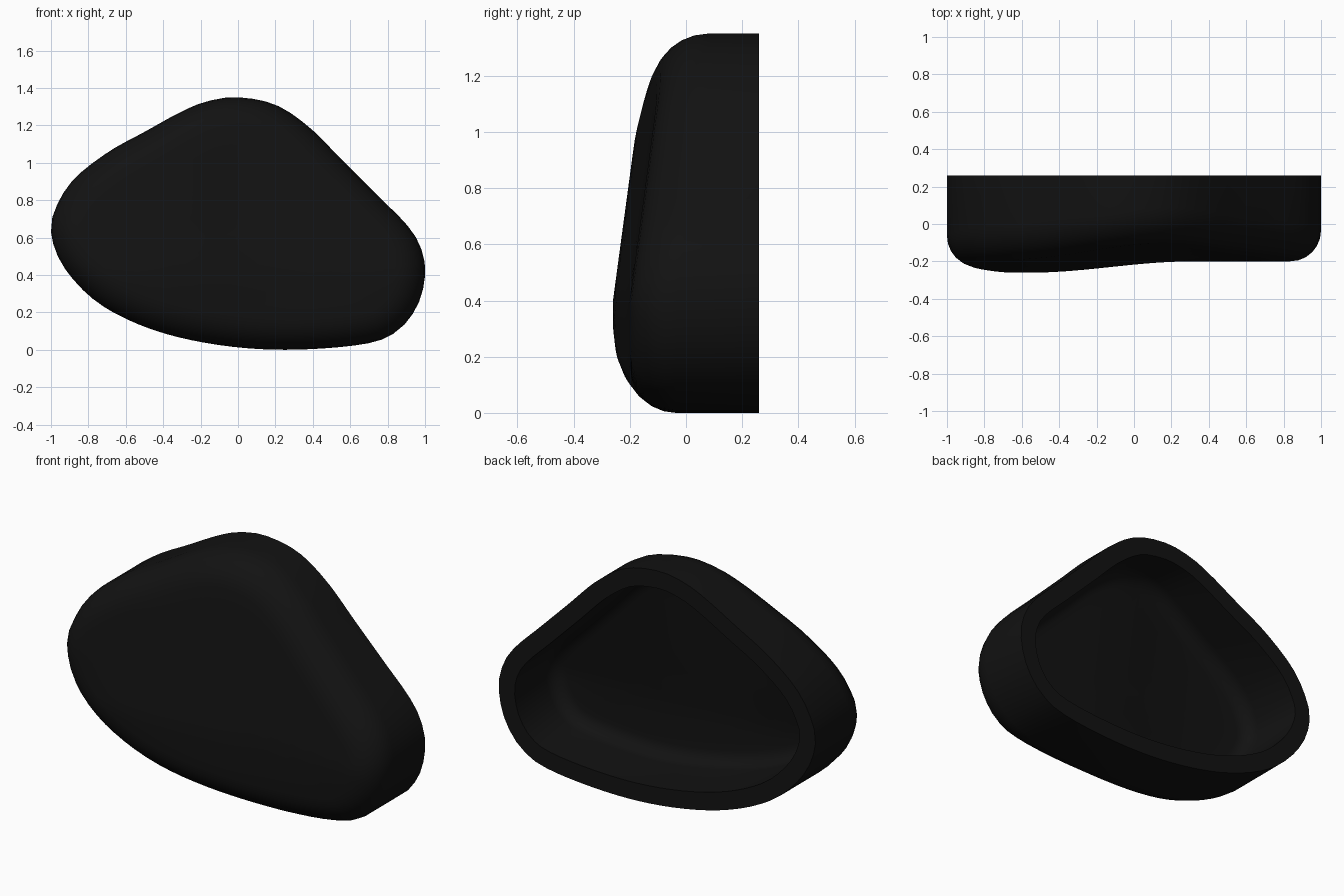
import bpy, bmesh
from math import sin, cos, pi
from mathutils import Vector

if "Cube" in bpy.data.objects:
    bpy.data.objects.remove(bpy.data.objects["Cube"])

HEIGHT, BACK, WALL, R_OUT, R_IN, N = 1.35, 0.26, 0.10, 0.165, 0.08, 72

# Outline control points (x, z), clockwise seen from the front
CTRL = [(-1, .63), (-.965, .78), (-.87, .92), (-.69, 1.06), (-.5, 1.165), (-.3, 1.275),
        (-.16, 1.33), (0, 1.35), (.2, 1.31), (.38, 1.19), (.56, 1.01), (.74, .83), (.9, .67),
        (.975, .55), (1, .41), (.96, .24), (.85, .1), (.67, .03), (.27, .0), (-.1, .025),
        (-.45, .105), (-.74, .245), (-.93, .44)]


def outline(ctrl, count):
    """Closed smooth curve through the points, resampled evenly."""
    p = [Vector(c) for c in ctrl]
    n, dense = len(p), []
    for i in range(n):
        a, b, c, d = p[i - 1], p[i], p[(i + 1) % n], p[(i + 2) % n]
        for k in range(20):
            t = k / 20
            dense.append(.5 * (2 * b + (c - a) * t + (2 * a - 5 * b + 4 * c - d) * t * t
                               + (3 * b - a - 3 * c + d) * t ** 3))
    steps = [(dense[(i + 1) % len(dense)] - q).length for i, q in enumerate(dense)]
    total, out, run = sum(steps), [], 0
    for q, s in zip(dense, steps):
        if len(out) < count and run >= len(out) * total / count - 1e-6:
            out.append(q)
        run += s
    x0, x1 = min(q.x for q in out), max(q.x for q in out)
    z0, z1 = min(q.y for q in out), max(q.y for q in out)
    return [Vector((2 * (q.x - x0) / (x1 - x0) - 1, HEIGHT * (q.y - z0) / (z1 - z0))) for q in out]


def front(x, z):
    """Depth of the sculpted front: leans back upward, swells at the left."""
    t = min(1, max(0, (.3 - x) / .85))
    return -.20 - .06 * t * t * (3 - 2 * t) + .135 * max(0, z - .4)


base = outline(CTRL, N)
tangents = [(base[(i + 1) % N] - base[i - 1]).normalized() for i in range(N)]
inward = [Vector((t.y, -t.x)) for t in tangents]
centre = Vector((0, .62))
bm = bmesh.new()


def ring(inset, depth, shrink=1.0):
    verts = []
    for p, n in zip(base, inward):
        q = centre + (p + n * inset - centre) * shrink
        verts.append(bm.verts.new((q.x, depth(q.x, q.y), q.y)))
    return verts


def skin(offset, radius, inset):
    """Rings of a rounded edge followed by a face closing to the centre."""
    rings = []
    for k in range(7):
        a = k / 6 * pi / 2
        rings.append(ring(inset + radius * (1 - cos(a)),
                          lambda x, z, a=a: front(x, z) + offset + radius * (1 - sin(a))))
    for s in (.84, .68, .52, .36, .18):
        rings.append(ring(inset + radius, lambda x, z: front(x, z) + offset, s))
    return rings


# Front skin, back rim, then hollow interior
outer = skin(0, R_OUT, 0)
rim = [ring(0, lambda x, z: BACK), ring(WALL, lambda x, z: BACK)]
inner = skin(WALL, R_IN, WALL)
rings = outer[::-1] + rim + inner
for a, b in zip(rings, rings[1:]):
    for i in range(N):
        j = (i + 1) % N
        bm.faces.new((a[i], a[j], b[j], b[i]))
for loop, offset in ((rings[0], 0), (rings[-1], WALL)):
    mid = bm.verts.new((centre.x, front(*centre) + offset, centre.y))
    for i in range(N):
        bm.faces.new((loop[i], loop[(i + 1) % N], mid))
bmesh.ops.recalc_face_normals(bm, faces=bm.faces)

mesh = bpy.data.meshes.new("hollow_shell")
bm.to_mesh(mesh)
bm.free()
shell = bpy.data.objects.new("hollow_shell", mesh)
bpy.context.collection.objects.link(shell)

# Black finish and smooth shading
black = bpy.data.materials.new("black")
black.diffuse_color = (.006, .006, .006, 1)
black.use_nodes = True
black.node_tree.nodes["Principled BSDF"].inputs["Base Color"].default_value = black.diffuse_color
mesh.materials.append(black)
bpy.context.view_layer.objects.active = shell
shell.select_set(True)
bpy.ops.object.shade_smooth_by_angle(angle=pi / 5)
